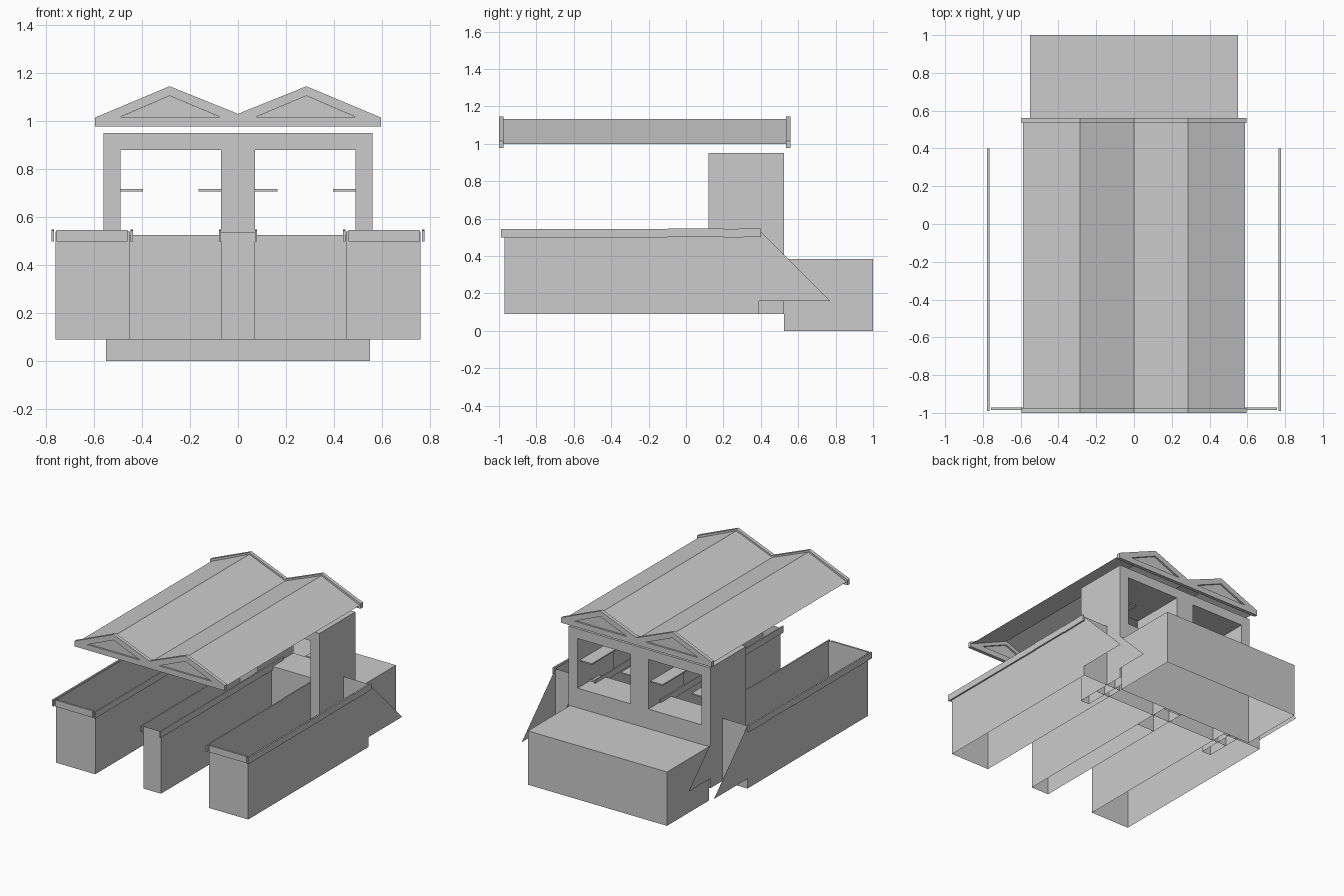
import bpy, bmesh
from mathutils import Matrix, Vector

if "Cube" in bpy.data.objects:
    bpy.data.objects.remove(bpy.data.objects["Cube"])


def make(name, verts, faces):
    me = bpy.data.meshes.new(name)
    me.from_pydata(verts, [], faces)
    ob = bpy.data.objects.new(name, me)
    bpy.context.collection.objects.link(ob)
    return ob


def box(name, x, y, z, skip=(), tilt=0.0):
    """Box from ranges; skip drops the open sides named 'top', 'bottom'."""
    v = [Vector((a, b, c)) for c in z for b in y for a in x]
    if tilt:
        mid = sum(v, Vector()) / 8
        rot = Matrix.Rotation(tilt, 3, 'X')
        v = [rot @ (p - mid) + mid for p in v]
    f = [(0, 1, 5, 4), (1, 3, 7, 5), (3, 2, 6, 7), (2, 0, 4, 6)]
    if 'bottom' not in skip:
        f.append((0, 2, 3, 1))
    if 'top' not in skip:
        f.append((4, 5, 7, 6))
    return make(name, v, f)


def prism(name, profile, y0, y1):
    """Extrude a closed x-z outline along y."""
    n = len(profile)
    v = [(a, y, c) for y in (y0, y1) for a, c in profile]
    f = [tuple(range(n)), tuple(range(2 * n - 1, n - 1, -1))]
    f += [(i, i + n, (i + 1) % n + n, (i + 1) % n) for i in range(n)]
    return make(name, v, f)


def rail(name, x0, x1):
    # three slightly uneven planks end to end
    for i, (a, b, t, dz) in enumerate([(-.99, -.1, 0, 0), (-.1, .2, .002, .003), (.2, .4, .02, .002)]):
        box(f"{name}_{i}", (x0, x1), (a, b), (.498 + dz, .544 + dz), tilt=t)


# open-ended piers (no top or bottom)
box("centre_pier", (-.07, .07), (-.97, .39), (.09, .535), ('top', 'bottom'))
for s, side in ((-1, "left"), (1, "right")):
    def X(a, b):
        return tuple(sorted((s * a, s * b)))

    box(side + "_pier", X(.45, .76), (-.97, .39), (.09, .54), ('top', 'bottom'))

    # plank rails along the pier edges
    rail(side + "_outer_rail", *X(.766, .777))
    rail(side + "_inner_rail", *X(.438, .447))
    rail(side + "_centre_rail", *X(.071, .08))
    box(side + "_front_rail", X(.46, .757), (-.985, -.972), (.498, .545))

    # triangular fins behind the piers
    for x in (.56, .76):
        make(side + "_fin", [(s * x, .39, .54), (s * x, .39, .16), (s * x, .77, .16)], [(0, 1, 2)])

    # building side wall and window shelves
    box(side + "_wall", X(.49, .56), (.12, .525), (.09, .95), ('bottom',))
    box(side + "_inner_shelf", X(.07, .165), (.2, .5), (.707, .716))
    box(side + "_outer_shelf", X(.395, .49), (.2, .5), (.707, .716))

# building core
box("centre_wall", (-.07, .07), (.12, .525), (.09, .95), ('bottom',))
box("lintel", (-.56, .56), (.12, .525), (.88, .95))
box("counter_base", (-.56, .56), (.28, .525), (.09, .525), ('bottom',))

# rear platform
box("rear_platform", (-.55, .55), (.525, 1), (0, .385), ('bottom',))

# folded roof sheet
fold = [(-.588, 1.0), (-.285, 1.132), (0, 1.018), (.285, 1.132), (.588, 1.0)]
make("roof", [(a, y, c) for y in (-.985, .545) for a, c in fold],
     [(i, i + 1, i + 6, i + 5) for i in range(4)])

# gable ends: triangular frames around a recessed panel
for y0, y1, end in ((-1, -.975, "front"), (.535, .56, "back")):
    for s in (-1, 1):
        outer = [(.595, .978), (.595, 1.015), (.285, 1.145), (0, 1.03), (0, .978)]
        inner = [(.49, 1.017), (.487, 1.0185), (.285, 1.105), (.078, 1.0185), (.075, 1.017)]
        for i in range(5):
            j = (i + 1) % 5
            quad = [outer[i], outer[j], inner[j], inner[i]]
            prism(f"{end}_gable_frame", [(s * a, c) for a, c in quad], y0, y1)
        ym = (y0 + y1) / 2
        make(f"{end}_gable_panel", [(s * inner[k][0], ym, inner[k][1]) for k in (0, 2, 4)], [(0, 1, 2)])

# consistent outward normals
for ob in bpy.data.objects:
    bm = bmesh.new()
    bm.from_mesh(ob.data)
    bmesh.ops.recalc_face_normals(bm, faces=bm.faces)
    bm.to_mesh(ob.data)
    bm.free()
